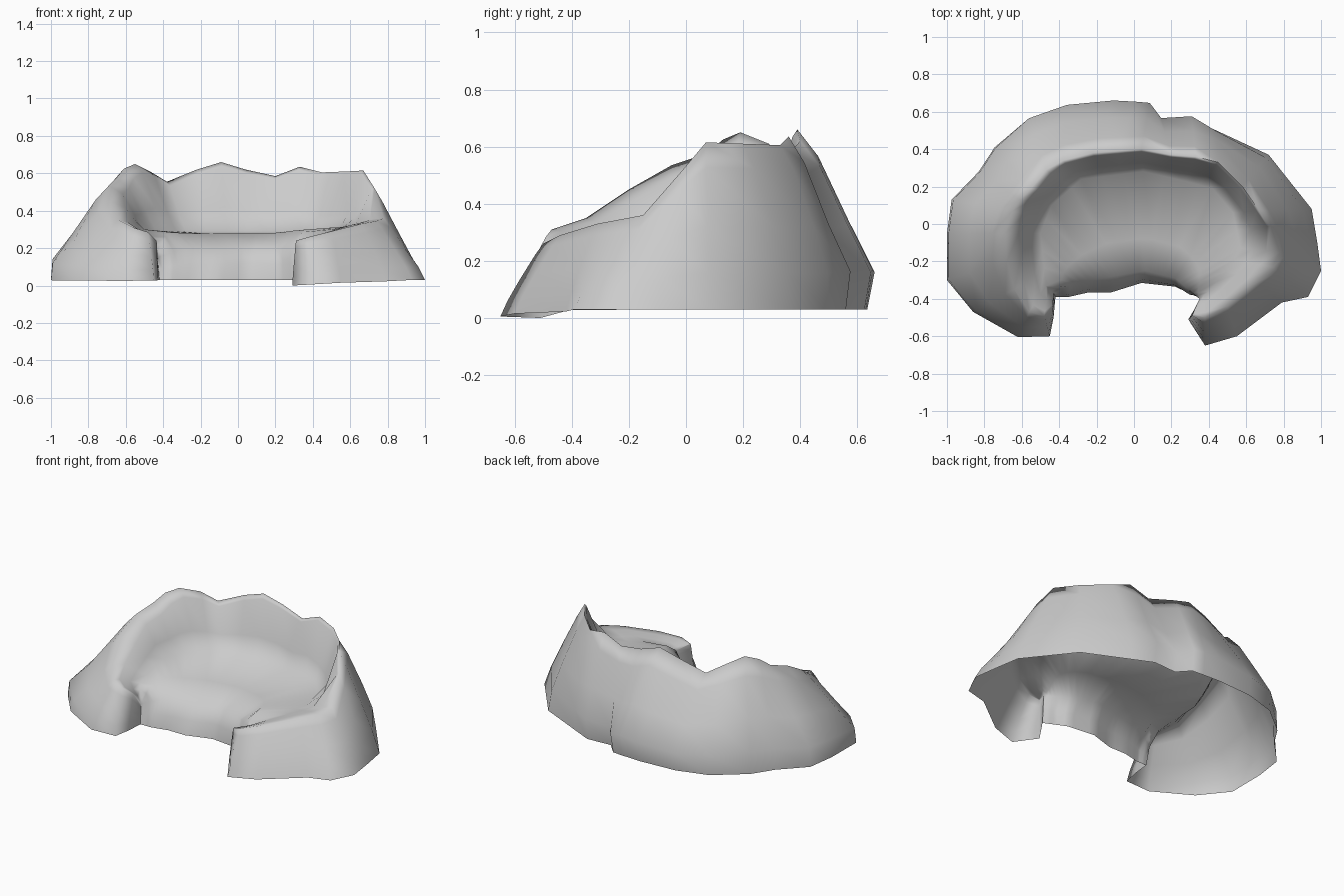
import bpy, bmesh
from mathutils import Vector

if "Cube" in bpy.data.objects:
    bpy.data.objects.remove(bpy.data.objects["Cube"])

# Outer foot of the ridge, left arm tip -> back -> right arm tip (x, y)
BASE = [(-.42, -.39), (-.43, -.5), (-.45, -.6), (-.62, -.605), (-.86, -.47), (-1, -.3),
        (-1, -.05), (-.975, .13), (-.83, .28), (-.745, .41), (-.56, .56), (-.36, .62),
        (-.12, .635), (0, .63), (.08, .625), (.15, .55), (.31, .56), (.44, .5),
        (.72, .37), (.95, .08), (.98, -.1), (1, -.25), (.93, -.39), (.79, -.42),
        (.55, -.6), (.38, -.65), (.29, -.51), (.36, -.4)]
# Crest line (x, y, z)
CREST = [(-.43, -.37, .15), (-.435, -.44, .24), (-.48, -.49, .285), (-.56, -.47, .31),
         (-.64, -.35, .35), (-.68, -.2, .45), (-.69, -.05, .535), (-.65, .07, .575),
         (-.61, .13, .625), (-.55, .19, .65), (-.47, .29, .61), (-.38, .34, .555),
         (-.22, .38, .62), (-.09, .39, .66), (.04, .4, .62), (.2, .37, .585),
         (.33, .36, .635), (.45, .33, .605), (.58, .2, .61), (.67, .07, .615),
         (.73, -.01, .52), (.78, -.15, .36), (.74, -.23, .345), (.66, -.31, .33),
         (.5, -.44, .29), (.38, -.5, .26), (.31, -.49, .24), (.35, -.4, .22)]
N = len(BASE)
# Sparse lines keyed by station: foot of inner wall, floor lip, front base
FOOT = {0: (-.43, -.37, .15), 3: (-.47, -.33, .26), 6: (-.5, -.05, .3), 8: (-.44, .1, .295),
        11: (-.28, .24, .29), 14: (.05, .28, .29), 16: (.27, .23, .29), 18: (.42, .19, .3),
        19: (.53, .06, .31), 21: (.57, -.13, .315), 23: (.5, -.25, .3),
        25: (.4, -.36, .25), 27: (.35, -.4, .22)}
LIP = {0: (-.43, -.37, .15), 5: (-.32, -.32, .19), 10: (-.12, -.28, .2), 15: (.06, -.25, .21),
       20: (.22, -.29, .2), 27: (.35, -.4, .22)}
FRONT = {0: (-.42, -.39, .03), 4: (-.35, -.39, .03), 8: (-.24, -.365, .03),
         11: (-.12, -.365, .03), 15: (.04, -.315, .03), 20: (.22, -.335, .03), 27: (.36, -.4, .03)}
# Outer slope: plan fraction low down, swell higher up; inner side: crest shoulder and sag
LOW = {0: .2, 3: .12, 5: .03, 9: .02, 12: -.1, 14: -.1, 16: -.08, 17: .02, 19: .17, 27: .17}
SWELL = {0: .03, 3: .08, 5: .12, 8: .12, 10: .2, 12: .24, 14: .24, 15: .18, 17: .2, 19: .05,
         21: .02, 23: .06, 27: .05}
SHOULDER = {0: 0, 3: .25, 5: .4, 7: .38, 9: .25, 12: .15, 16: .1, 20: .1, 21: .35, 24: .3, 27: 0}
SAG = {0: 0, 6: .05, 12: .08, 16: .1, 18: .2, 20: .2, 21: .1, 27: 0}
BASE_Z = {0: .03, 3: .025, 6: .03, 22: .03, 24: .015, 25: .005, 26: 0, 27: .03}


def sample(keys, i):
    """Linear interpolation between keyed stations."""
    a = max(k for k in keys if k <= i)
    b = min(k for k in keys if k >= i)
    f = 0 if a == b else (i - a) / (b - a)
    va, vb = keys[a], keys[b]
    if isinstance(va, tuple):
        return Vector(va).lerp(Vector(vb), f)
    return va + (vb - va) * f


def blend(p, q, fxy, fz):
    """Point between p and q with separate plan and height fractions."""
    r = p.lerp(q, fxy)
    r.z = p.z + (q.z - p.z) * fz
    return r


def section(i):
    """Cross-section: outer base, slope, crest, inner wall, floor, lip, front base."""
    base = Vector((*BASE[i], sample(BASE_Z, i)))
    crest, foot = Vector(CREST[i]), sample(FOOT, i)
    lip, front = sample(LIP, i), sample(FRONT, i)
    s, h, g = sample(SWELL, i), sample(SHOULDER, i), sample(SAG, i)
    low = blend(base, crest, sample(LOW, i), .22)
    mid = blend(base, crest, .5 - s, .5)
    high = blend(base, crest, .85 - s * .65, .85)
    shoulder = blend(crest, foot, h, h * .5)
    wall = blend(shoulder, foot, .55, .55 + g)
    shelf = blend(lip, foot, .33, .85)
    step = front.lerp(lip, .5)
    step.y -= .015 if 2 < i < N - 3 else 0
    return [base, low, mid, high, crest, shoulder, wall, foot, shelf, lip, step, front]


# Horseshoe ridge with inner floor, one open shell
bm = bmesh.new()
rows = [[bm.verts.new(p) for p in section(i)] for i in range(N)]
for r0, r1 in zip(rows, rows[1:]):
    for a, b, c, d in zip(r0, r1, r1[1:], r0[1:]):
        bm.faces.new((a, b, c, d))
bmesh.ops.remove_doubles(bm, verts=bm.verts, dist=.004)
bmesh.ops.dissolve_degenerate(bm, edges=bm.edges, dist=.001)
bmesh.ops.recalc_face_normals(bm, faces=bm.faces)
bm.normal_update()
if sum(f.normal.z * f.calc_area() for f in bm.faces) < 0:
    bmesh.ops.reverse_faces(bm, faces=bm.faces)
mesh = bpy.data.meshes.new("horseshoe_ridge")
bm.to_mesh(mesh)
bm.free()
ridge = bpy.data.objects.new("horseshoe_ridge", mesh)
bpy.context.collection.objects.link(ridge)
bpy.context.view_layer.objects.active = ridge
ridge.select_set(True)
bpy.ops.object.shade_smooth_by_angle(angle=1.9)
